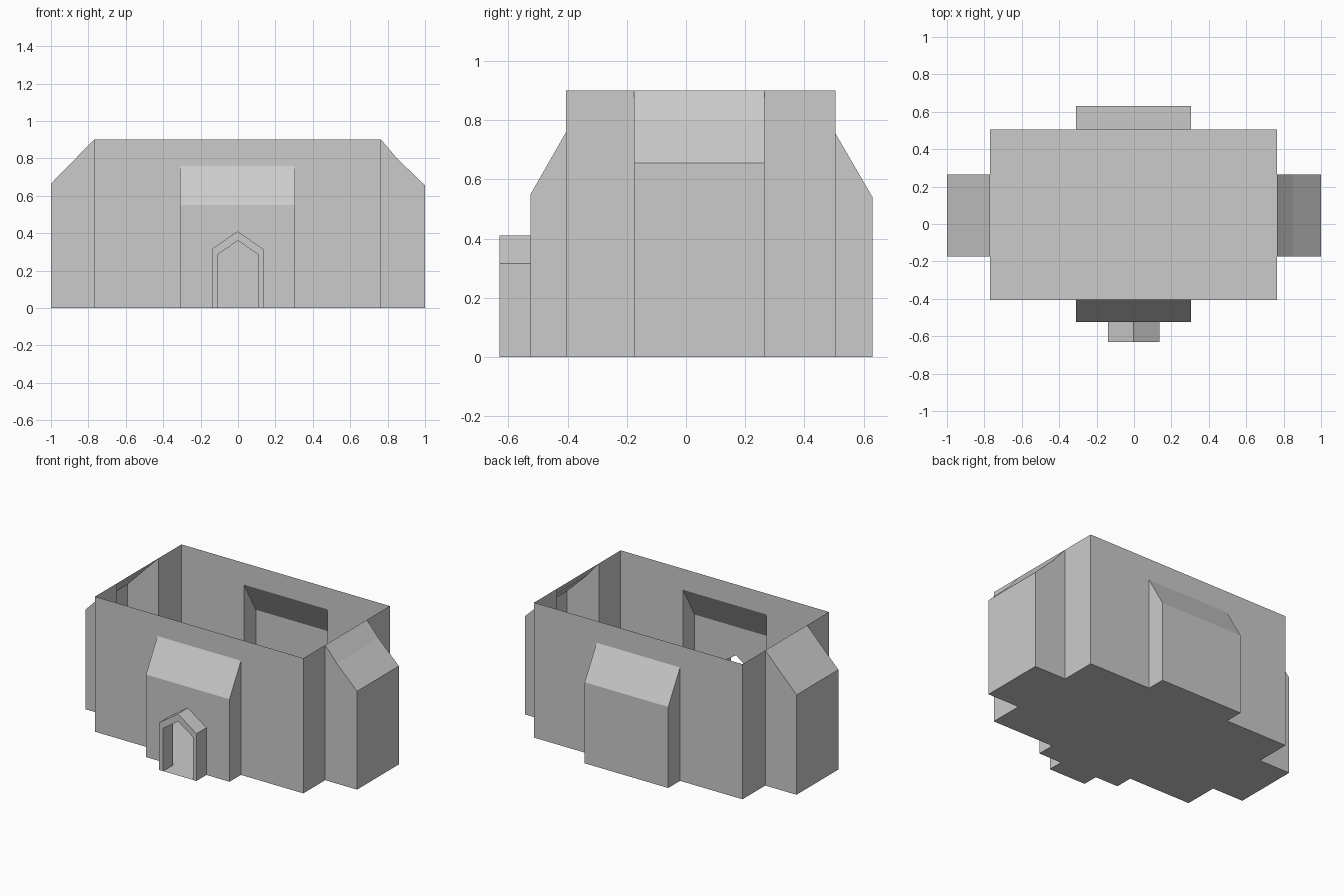
import bpy, bmesh

if "Cube" in bpy.data.objects:
    bpy.data.objects.remove(bpy.data.objects["Cube"])

X0, X1, Y0, Y1, H = -0.77, 0.765, -0.405, 0.505, 0.9


def make(name, polys):
    """Object made from a list of flat polygons, with shared corners welded."""
    bm = bmesh.new()
    for poly in polys:
        bm.faces.new([bm.verts.new(p) for p in poly])
    bmesh.ops.remove_doubles(bm, verts=bm.verts, dist=1e-5)
    bmesh.ops.recalc_face_normals(bm, faces=bm.faces)
    me = bpy.data.meshes.new(name)
    bm.to_mesh(me)
    bm.free()
    ob = bpy.data.objects.new(name, me)
    bpy.context.collection.objects.link(ob)
    return ob


def pierced(outer, hole):
    """Outline rising from the floor, with a floor-level opening cut out."""
    return outer + hole[::-1]


def box_path(a, b, h):
    return [(a, 0), (a, h), (b, h), (b, 0)]


def arch_path(a, b, eave, apex):
    return [(a, 0), (a, eave), ((a + b) / 2, apex), (b, eave), (b, 0)]


def sweep(place, path, d0, d1):
    """Quads joining a (u, z) path between two depths."""
    return [[place(u, d0, z), place(v, d0, w), place(v, d1, w), place(u, d1, z)]
            for (u, z), (v, w) in zip(path, path[1:])]


# Each wall maps (along wall, outward distance, height) to world space
front = lambda u, d, z: (u, Y0 - d, z)
back = lambda u, d, z: (u, Y1 + d, z)
left = lambda u, d, z: (X0 - d, u, z)
right = lambda u, d, z: (X1 + d, u, z)

door = arch_path(-0.11, 0.11, 0.285, 0.36)


def bay(name, place, a, b, profile, opening=None):
    """Projecting bay, open to the room; profile is (distance, height)."""
    polys = [[place(u, d, z) for d, z in profile + [(0, 0)]] for u in (a, b)]
    for i, ((d, z), (e, w)) in enumerate(zip(profile, profile[1:])):
        if i == 0 and opening:
            polys.append([place(u, d, h) for u, h in pierced(box_path(a, b, w), opening)])
        else:
            polys.append([place(a, d, z), place(b, d, z), place(b, e, w), place(a, e, w)])
    d = profile[0][0]
    polys.append([place(a, 0, 0), place(b, 0, 0), place(b, d, 0), place(a, d, 0)])
    make(name, polys)


# Main roofless hall: floor and four single-surface walls with bay openings
hall = [[(X0, Y0, 0), (X1, Y0, 0), (X1, Y1, 0), (X0, Y1, 0)]]
for place, h in ((front, 0.76), (back, 0.755)):
    outline = pierced(box_path(X0, X1, H), box_path(-0.31, 0.305, h))
    hall.append([place(u, 0, z) for u, z in outline])
for place in (left, right):
    for a, b in ((Y0, -0.175), (0.265, Y1)):
        hall.append([place(u, 0, z) for u, z in box_path(a, b, H)])
make("hall_walls", hall)

# Four bays with sloping roofs
bay("front_bay", front, -0.31, 0.305, [(0.12, 0), (0.12, 0.55), (0, 0.76)], door)
bay("back_bay", back, -0.31, 0.305, [(0.125, 0), (0.125, 0.54), (0, 0.755)])
bay("left_bay", left, -0.175, 0.265, [(0.23, 0), (0.23, 0.665), (0, H)])
bay("right_bay", right, -0.175, 0.265, [(0.235, 0), (0.235, 0.655), (0.085, 0.8), (0, H)])

# Gabled entrance porch with a pointed passage
shell = arch_path(-0.14, 0.135, 0.315, 0.41)
porch = sweep(front, shell, 0.12, 0.225) + sweep(front, door, 0.12, 0.225)
porch.append([front(u, 0.225, z) for u, z in pierced(shell, door)])
porch.append([front(-0.14, 0.12, 0), front(0.135, 0.12, 0),
              front(0.135, 0.225, 0), front(-0.14, 0.225, 0)])
make("entrance_porch", porch)
